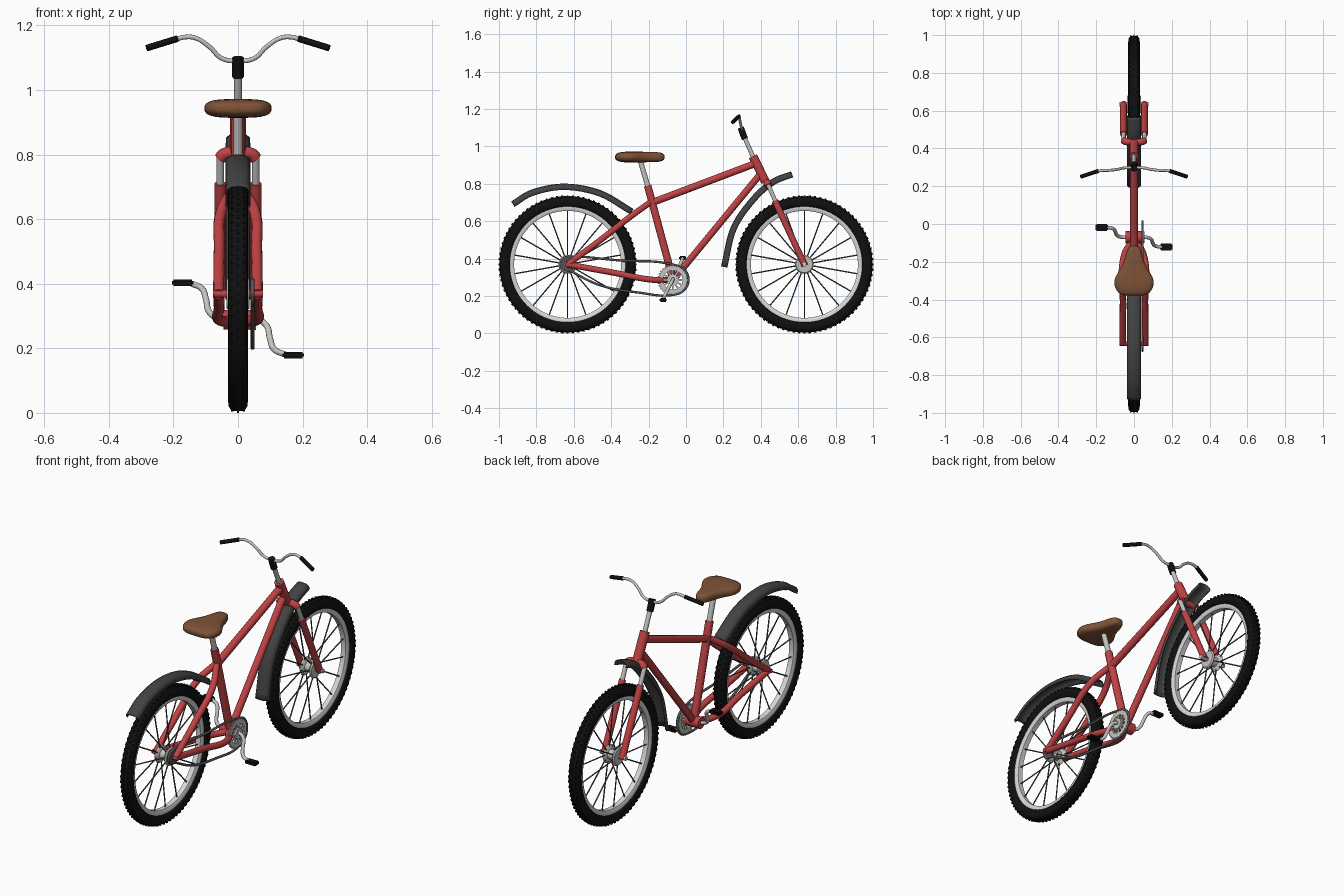
import bpy, bmesh, math
from mathutils import Vector, Matrix

cube = bpy.data.objects.get("Cube")
if cube:
    bpy.data.objects.remove(cube, do_unlink=True)


def material(name, rgb, rough=0.5):
    m = bpy.data.materials.new(name)
    m.use_nodes = True
    m.diffuse_color = (*rgb, 1)
    b = m.node_tree.nodes["Principled BSDF"]
    b.inputs["Base Color"].default_value = (*rgb, 1)
    b.inputs["Roughness"].default_value = rough
    return m


RED = material("red paint", (0.53, 0.055, 0.058))
BLACK = material("black rubber", (0.005, 0.005, 0.005), 0.8)
FENDER = material("dark grey plastic", (0.055, 0.055, 0.055))
METAL = material("light metal", (0.55, 0.55, 0.54))
RIM = material("pale rim", (0.68, 0.68, 0.68))
STEEL = material("dark steel", (0.09, 0.09, 0.09))
BROWN = material("brown leather", (0.21, 0.085, 0.037))


def smooth(ob, angle=40):
    bpy.ops.object.select_all(action="DESELECT")
    ob.select_set(True)
    bpy.context.view_layer.objects.active = ob
    bpy.ops.object.shade_smooth_by_angle(angle=math.radians(angle))


def finish(name, bm, mat, angle=40):
    bmesh.ops.recalc_face_normals(bm, faces=bm.faces)
    me = bpy.data.meshes.new(name)
    bm.to_mesh(me)
    bm.free()
    me.materials.append(mat)
    ob = bpy.data.objects.new(name, me)
    bpy.context.collection.objects.link(ob)
    smooth(ob, angle)
    return ob


def tube(name, pts, r, mat, curved=False, closed=False):
    """Round tube along a path."""
    cu = bpy.data.curves.new(name, "CURVE")
    cu.dimensions = "3D"
    cu.bevel_depth, cu.bevel_resolution, cu.resolution_u = r, 3, 8
    cu.use_fill_caps = True
    sp = cu.splines.new("BEZIER")
    sp.bezier_points.add(len(pts) - 1)
    for bp, p in zip(sp.bezier_points, pts):
        bp.co = p
        bp.handle_left_type = bp.handle_right_type = "AUTO" if curved else "VECTOR"
    sp.use_cyclic_u = closed
    ob = bpy.data.objects.new(name, cu)
    bpy.context.collection.objects.link(ob)
    cu.materials.append(mat)
    bpy.ops.object.select_all(action="DESELECT")
    ob.select_set(True)
    bpy.context.view_layer.objects.active = ob
    bpy.ops.object.convert(target="MESH")
    smooth(bpy.context.view_layer.objects.active)


def rod(bm, a, b, r, sides=8):
    a, b = Vector(a), Vector(b)
    rot = (b - a).to_track_quat("Z", "Y").to_matrix().to_4x4()
    bmesh.ops.create_cone(bm, cap_ends=True, segments=sides, radius1=r, radius2=r,
                          depth=(b - a).length, matrix=Matrix.Translation((a + b) / 2) @ rot)


def grid(bm, rings, wrap_rings=False, wrap_section=True):
    """Skin a list of point rings with quads."""
    vs = [[bm.verts.new(p) for p in ring] for ring in rings]
    n, m = len(vs), len(vs[0])
    for i in range(n if wrap_rings else n - 1):
        for j in range(m if wrap_section else m - 1):
            k, l = (i + 1) % n, (j + 1) % m
            bm.faces.new((vs[i][j], vs[k][j], vs[k][l], vs[i][l]))
    return vs


def around(c, x, r, a):
    return Vector((c[0] + x, c[1] + r * math.cos(a), c[2] + r * math.sin(a)))


def lathe(name, c, profile, mat, segs=64, angle=40):
    """Revolve a closed (x, radius) profile about the x axis."""
    bm = bmesh.new()
    grid(bm, [[around(c, x, r, math.tau * i / segs) for x, r in profile]
              for i in range(segs)], True)
    return finish(name, bm, mat, angle)


def block(bm, c, x, r, a, size):
    bmesh.ops.create_cube(bm, size=1, matrix=Matrix.Translation(around(c, x, r, a))
                          @ Matrix.Rotation(a, 4, "X") @ Matrix.Diagonal((*size, 1)))


# Wheels
TIRE = [(0.0305 * math.copysign(abs(math.cos(t)) ** 0.75, math.cos(t)),
         0.334 + 0.03 * math.copysign(abs(math.sin(t)) ** 0.75, math.sin(t)))
        for t in (math.tau * i / 16 for i in range(16))]
RIM_SHAPE = [(-0.02, 0.314), (-0.022, 0.30), (-0.014, 0.286), (0.014, 0.286),
             (0.022, 0.30), (0.02, 0.314)]
HUB = [(-0.036, 0.012), (-0.036, 0.044), (-0.03, 0.05), (-0.024, 0.046), (-0.018, 0.026),
       (0.018, 0.026), (0.024, 0.046), (0.03, 0.05), (0.036, 0.044), (0.036, 0.012)]
for side, y in (("rear", -0.633), ("front", 0.633)):
    c = (0, y, 0.369)
    lathe(side + "_tire", c, TIRE, BLACK, 80, 60)
    lathe(side + "_rim", c, RIM_SHAPE, RIM, 80)
    lathe(side + "_hub", c, HUB, METAL, 28)
    bm = bmesh.new()
    for i in range(80):
        a = math.tau * i / 80
        for x, r in ((-0.018, 0.359), (0, 0.3635), (0.018, 0.359)):
            block(bm, c, x, r, a + (0.04 if x else 0), (0.007, 0.012, 0.012))
    finish(side + "_tread", bm, BLACK)
    bm = bmesh.new()
    for i in range(18):
        a = math.tau * (i + 0.5) / 18
        rod(bm, around(c, 0.026 * (-1) ** i, 0.035, a), around(c, 0, 0.292, a), 0.0035, 6)
    finish(side + "_spokes", bm, STEEL)
    tube(side + "_axle", [(-0.078, y, 0.369), (0.078, y, 0.369)], 0.012, RED if y < 0 else METAL)

# Frame
tube("seat_tube", [(0, -0.07, 0.29), (0, -0.205, 0.79)], 0.021, RED)
tube("top_tube", [(0, -0.18, 0.70), (0, 0.375, 0.91)], 0.02, RED)
tube("down_tube", [(0, 0.40, 0.855), (0, -0.065, 0.29)], 0.019, RED)
tube("head_tube", [(0, 0.358, 0.947), (0, 0.425, 0.81)], 0.025, RED)
tube("bottom_bracket", [(-0.045, -0.07, 0.288), (0.04, -0.07, 0.288)], 0.032, RED)
for s, side in ((1, "left"), (-1, "right")):
    tube(side + "_seat_stay", [(s * 0.06, -0.633, 0.369), (s * 0.058, -0.45, 0.505),
                               (s * 0.05, -0.29, 0.63), (0, -0.185, 0.705)], 0.017, RED, True)
    tube(side + "_chain_stay", [(s * 0.06, -0.633, 0.369), (s * 0.058, -0.40, 0.327),
                                (s * 0.05, -0.16, 0.285), (0, -0.08, 0.288)], 0.017, RED, True)
    # Fork
    tube(side + "_fork_slider", [(s * 0.055, 0.437, 0.80), (s * 0.055, 0.49, 0.68)], 0.012, METAL)
    tube(side + "_fork_leg", [(s * 0.055, 0.475, 0.71), (s * 0.055, 0.636, 0.362)], 0.018, RED)
tube("fork_crown", [(-0.055, 0.442, 0.788), (-0.045, 0.437, 0.80), (0, 0.432, 0.806),
                    (0.045, 0.437, 0.80), (0.055, 0.442, 0.788)], 0.019, RED, True)


# Fenders: arched channels swept along a path
def fender(name, path):
    pts = [Vector((0, y, z)) for y, z in path]
    ext = [2 * pts[0] - pts[1]] + pts + [2 * pts[-1] - pts[-2]]
    line = []
    for p, q, r, t in zip(ext, ext[1:], ext[2:], ext[3:]):
        for k in range(6):
            u = k / 6
            line.append(0.5 * (2 * q + (r - p) * u + (2 * p - 5 * q + 4 * r - t) * u * u
                               + (3 * q - p - 3 * r + t) * u ** 3))
    line.append(pts[-1])
    rings = []
    for i, p in enumerate(line):
        d = (line[min(i + 1, len(line) - 1)] - line[max(i - 1, 0)]).normalized()
        n = Vector((0, -d.z, d.y))
        rings.append([p + n * h + Vector((x, 0, 0)) for x, h in
                      ((-0.035, -0.016), (-0.034, 0.002), (-0.022, 0.012), (0, 0.015),
                       (0.022, 0.012), (0.034, 0.002), (0.035, -0.016))])
    bm = bmesh.new()
    grid(bm, rings, False, False)
    ob = finish(name, bm, FENDER, 50)
    mod = ob.modifiers.new("thickness", "SOLIDIFY")
    mod.thickness, mod.offset = 0.006, 0


fender("rear_fender", [(-0.29, 0.65), (-0.46, 0.748), (-0.65, 0.783), (-0.82, 0.752), (-0.925, 0.69)][::-1])
fender("front_fender", [(0.205, 0.355), (0.255, 0.56), (0.36, 0.715), (0.465, 0.808), (0.568, 0.85)])

# Seat
tube("seat_post", [(0, -0.19, 0.74), (0, -0.248, 0.935)], 0.0145, METAL)
bm = bmesh.new()
rings = []
for y, w, h in ((-0.38, 0.055, 0.01), (-0.368, 0.085, 0.024), (-0.325, 0.11, 0.03),
                (-0.28, 0.104, 0.03), (-0.24, 0.072, 0.029), (-0.195, 0.052, 0.028),
                (-0.15, 0.041, 0.027), (-0.124, 0.03, 0.022), (-0.114, 0.015, 0.01)):
    ring = []
    for i in range(16):
        t = math.tau * (i + 0.5) / 16
        cx, sx = math.cos(t), math.sin(t)
        ring.append((w * math.copysign(abs(cx) ** 0.6, cx), y,
                     0.943 + h * math.copysign(abs(sx) ** 0.7, sx)))
    rings.append(ring)
vs = grid(bm, rings)
bm.faces.new(vs[0])
bm.faces.new(vs[-1])
seat = finish("seat", bm, BROWN, 180)
seat.modifiers.new("soften", "SUBSURF").levels = 1
seat.modifiers["soften"].render_levels = 1

# Handlebar
tube("stem", [(0, 0.365, 0.93), (0, 0.303, 1.07)], 0.0125, METAL)
tube("stem_clamp", [(0, 0.315, 1.04), (0, 0.307, 1.06), (0, 0.293, 1.10)], 0.018, BLACK)
half = [(0.05, 0.297, 1.098), (0.09, 0.289, 1.135), (0.135, 0.284, 1.162),
        (0.17, 0.283, 1.163), (0.2, 0.277, 1.154), (0.24, 0.265, 1.144)]
tube("handlebar", [(-x, y, z) for x, y, z in half[::-1]] + [(0, 0.299, 1.09)] + half,
     0.0075, METAL, True)
for s, side in ((1, "left"), (-1, "right")):
    tube(side + "_grip", [(s * 0.188, 0.281, 1.159), (s * 0.282, 0.25, 1.13)], 0.0105, BLACK)

# Drivetrain
C = (0.045, -0.07, 0.286)
lathe("chainring", C, [(-0.004, 0.052), (-0.004, 0.076), (0.004, 0.076), (0.004, 0.052)], METAL, 48)
bm = bmesh.new()
for i in range(30):
    block(bm, C, 0, 0.078, math.tau * i / 30, (0.006, 0.008, 0.009))
for i in range(12):
    block(bm, C, 0, 0.04, math.tau * i / 12, (0.006, 0.034, 0.009))
rod(bm, (0.035, *C[1:]), (0.056, *C[1:]), 0.03, 24)
finish("chainring_spider", bm, METAL)
lathe("rear_sprocket", (0.045, -0.633, 0.369),
      [(-0.005, 0.01), (-0.005, 0.04), (0.005, 0.04), (0.005, 0.01)], STEEL, 24)
loop = [(-0.633, 0.409), (-0.35, 0.39), (-0.07, 0.368), (-0.01, 0.342), (0.013, 0.286),
        (-0.012, 0.23), (-0.07, 0.206), (-0.25, 0.218), (-0.46, 0.258), (-0.61, 0.33),
        (-0.668, 0.362), (-0.66, 0.397)]
tube("chain", [(0.045, y, z) for y, z in loop], 0.0065, STEEL, True, True)

# Cranks and pedals, the second one turned half way round
for s, side in ((1, "left"), (-1, "right")):
    path = [(0, 0, 0), (0.06, 0, -0.002), (0.088, -0.008, -0.02), (0.099, -0.03, -0.06),
            (0.112, -0.046, -0.094), (0.145, -0.052, -0.11)]
    tube(side + "_crank", [(s * x, C[1] + s * y, 0.291 + s * z) for x, y, z in path],
         0.0095, METAL, True)
    bm = bmesh.new()
    bmesh.ops.create_cube(bm, size=1, matrix=Matrix.Translation(
        (s * 0.171, C[1] - s * 0.052, 0.291 - s * 0.112)) @ Matrix.Diagonal((0.066, 0.038, 0.02, 1)))
    bmesh.ops.bevel(bm, geom=bm.edges[:], offset=0.005, segments=2, affect="EDGES")
    finish(side + "_pedal", bm, BLACK)
